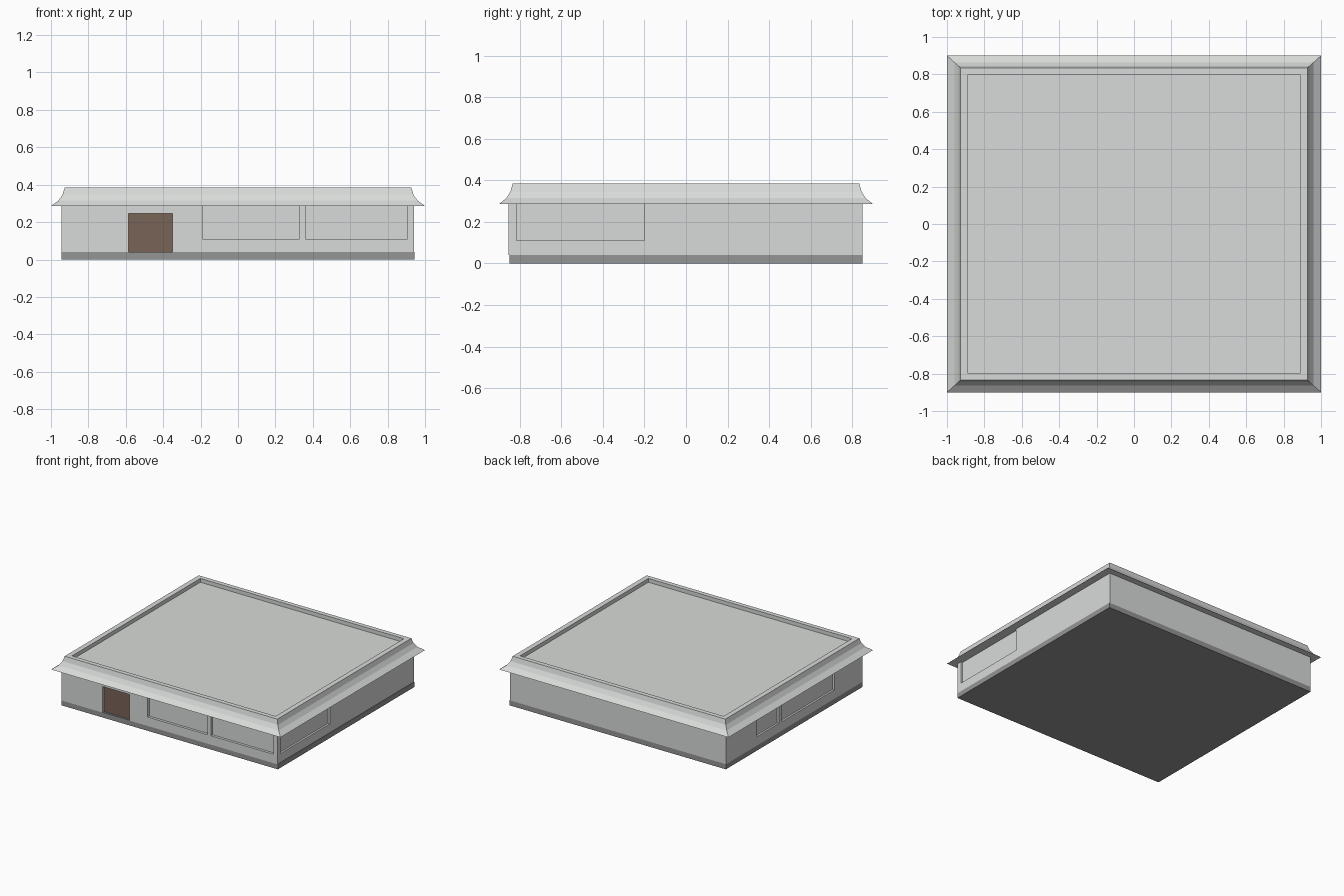
import bpy
import bmesh
from mathutils import Matrix, Vector

cube = bpy.data.objects.get("Cube")
if cube:
    bpy.data.objects.remove(cube, do_unlink=True)


def material(name, rgb):
    mat = bpy.data.materials.new(name)
    mat.use_nodes = True
    colour = (*rgb, 1)
    mat.diffuse_color = colour
    mat.node_tree.nodes["Principled BSDF"].inputs["Base Color"].default_value = colour
    return mat


plaster = material("pale plaster", (0.69, 0.71, 0.695))
stone = material("grey stone", (0.295, 0.30, 0.295))
wood = material("brown wood", (0.19, 0.125, 0.093))


def finish(name, bm, mat):
    bmesh.ops.recalc_face_normals(bm, faces=bm.faces)
    mesh = bpy.data.meshes.new(name)
    bm.to_mesh(mesh)
    bm.free()
    mesh.materials.append(mat)
    obj = bpy.data.objects.new(name, mesh)
    bpy.context.collection.objects.link(obj)
    return obj


def box(name, low, high, mat):
    low, high = Vector(low), Vector(high)
    bm = bmesh.new()
    place = Matrix.Translation((low + high) / 2) @ Matrix.Diagonal((*(high - low), 1))
    bmesh.ops.create_cube(bm, size=1, matrix=place)
    return finish(name, bm, mat)


# Plinth and walls
LEFT, RIGHT, FRONT, BACK = 0.94, -0.943, -0.853, 0.85
EAVE, PLINTH, SILL = 0.286, 0.04, 0.11
box("plinth", (-0.943, -0.85, 0), (0.943, 0.85, PLINTH), stone)
walls = box("walls", (RIGHT, FRONT, PLINTH), (LEFT, BACK, EAVE), plaster)


def recess(name, low, high):
    cutter = box(name, low, high, plaster)
    cutter.hide_render = True
    mod = walls.modifiers.new(name, "BOOLEAN")
    mod.operation = "DIFFERENCE"
    mod.solver = "EXACT"
    mod.object = cutter
    return cutter


# Shallow panels running up under the eave, and the doorway
cutters = []
for x0, x1 in ((-0.19, 0.33), (0.36, 0.905)):
    cutters.append(recess("front_panel", (x0, FRONT - 0.1, SILL), (x1, FRONT + 0.02, EAVE + 0.1)))
cutters.append(recess("left_panel", (LEFT - 0.015, -0.815, SILL), (LEFT + 0.1, -0.2, EAVE + 0.1)))
for y0, y1 in ((-0.5, 0.15), (0.19, 0.46)):
    cutters.append(recess("right_panel", (RIGHT - 0.1, y0, SILL), (RIGHT + 0.015, y1, EAVE + 0.1)))
cutters.append(recess("doorway", (-0.585, FRONT - 0.1, PLINTH - 0.1), (-0.35, FRONT + 0.025, 0.245)))

# Bake the cuts into the walls and drop the cutters
bpy.context.view_layer.update()
graph = bpy.context.evaluated_depsgraph_get()
carved = bpy.data.meshes.new_from_object(walls.evaluated_get(graph))
walls.modifiers.clear()
walls.data = carved
for cutter in cutters:
    bpy.data.objects.remove(cutter, do_unlink=True)

box("door", (-0.585, FRONT + 0.018, PLINTH), (-0.35, FRONT + 0.026, 0.245), wood)

# Flared roof with a raised rim: rectangles of (scale, height)
profile = [(1, EAVE), (0.96, 0.315), (0.938, 0.347), (0.927, 0.385),
           (0.887, 0.385), (0.887, 0.355)]
bm = bmesh.new()
rings = [[bm.verts.new((sx * s, sy * s * 0.9, z))
          for sx, sy in ((-1, -1), (1, -1), (1, 1), (-1, 1))] for s, z in profile]
for lower, upper in zip(rings, rings[1:]):
    for i in range(4):
        j = (i + 1) % 4
        bm.faces.new((lower[i], lower[j], upper[j], upper[i]))
bm.faces.new(rings[0])
bm.faces.new(rings[-1])
finish("roof", bm, plaster)
